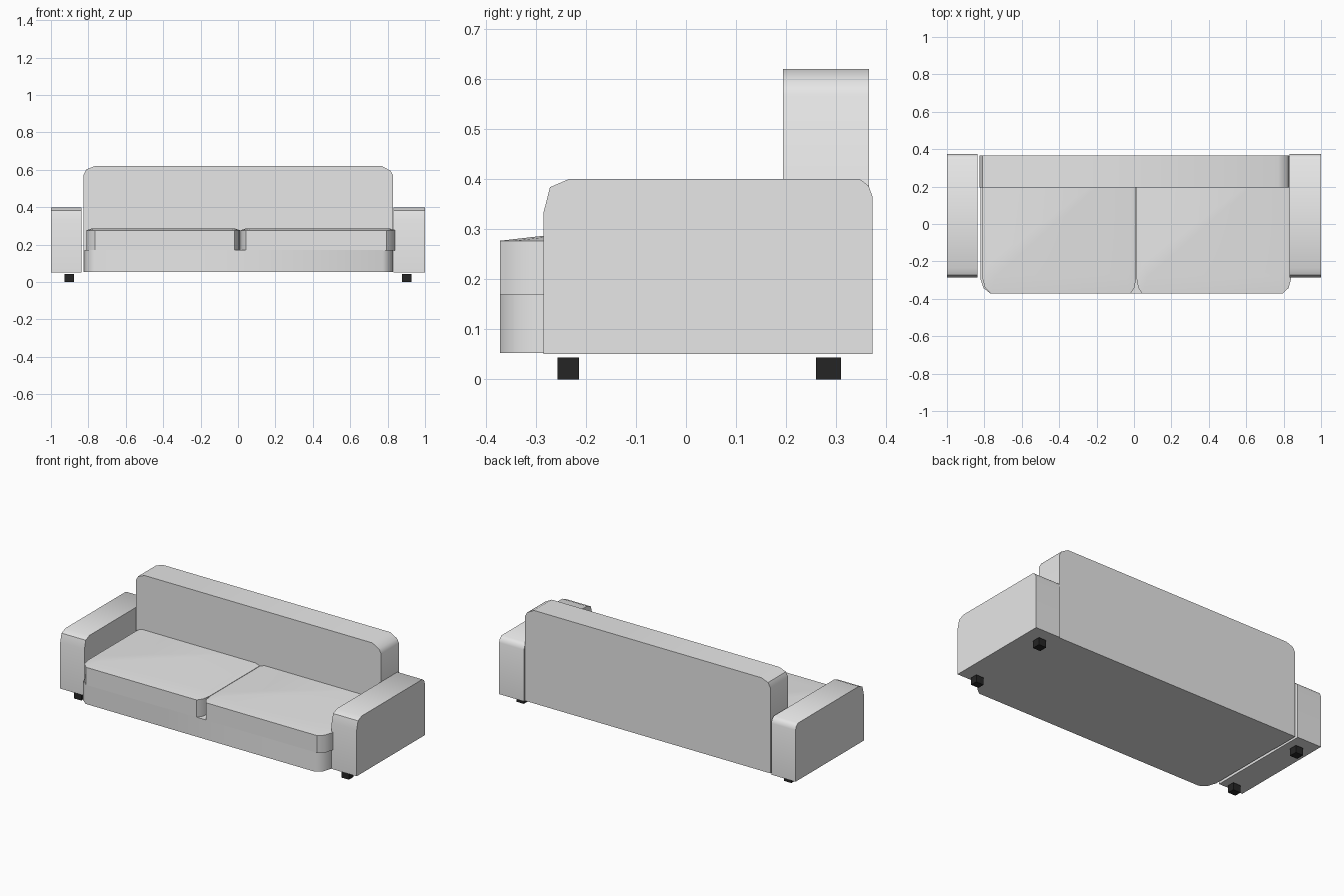
import bpy, bmesh, math

if "Cube" in bpy.data.objects:
    bpy.data.objects.remove(bpy.data.objects["Cube"])


def material(name, rgb):
    m = bpy.data.materials.new(name)
    m.diffuse_color = (*rgb, 1)
    m.use_nodes = True
    m.node_tree.nodes["Principled BSDF"].inputs["Base Color"].default_value = m.diffuse_color
    return m


FABRIC = material("light grey fabric", (0.8, 0.8, 0.8))
BLACK = material("black feet", (0.018, 0.018, 0.018))


def loft(name, rings, mat, smooth=True):
    """Skin matching rings of points and cap both ends."""
    bm = bmesh.new()
    vs = [[bm.verts.new(p) for p in r] for r in rings]
    n = len(vs[0])
    for a, b in zip(vs, vs[1:]):
        for i in range(n):
            j = (i + 1) % n
            bm.faces.new((a[i], a[j], b[j], b[i]))
    bm.faces.new(vs[0][::-1])
    bm.faces.new(vs[-1])
    bmesh.ops.recalc_face_normals(bm, faces=bm.faces)
    me = bpy.data.meshes.new(name)
    bm.to_mesh(me)
    bm.free()
    me.materials.append(mat)
    ob = bpy.data.objects.new(name, me)
    bpy.context.collection.objects.link(ob)
    if smooth:
        bpy.ops.object.select_all(action='DESELECT')
        ob.select_set(True)
        bpy.context.view_layer.objects.active = ob
        bpy.ops.object.shade_smooth_by_angle(angle=math.radians(40))
    return ob


def footprint(x0, x1, c0, c1):
    """Top outline with rounded front corners of widths c0 (left), c1 (right)."""
    f, b = -0.372, 0.36
    left = [(x0, b), (x0, f + 0.08), (x0 + c0 * 0.3, f + 0.03), (x0 + c0, f)]
    right = [(x1 - c1, f), (x1 - c1 * 0.3, f + 0.03), (x1, f + 0.08), (x1, b)]
    return left + right


# Base with rounded front corners
fp = footprint(-0.822, 0.83, 0.055, 0.055)
loft("base", [[(x, y, z) for x, y in fp] for z in (0.053, 0.172)], FABRIC)

# Two seat cushions with gently raised tops
for name, x0, x1, c0, c1 in (("left_seat_cushion", -0.81, 0.011, 0.045, 0.03),
                             ("right_seat_cushion", 0.014, 0.84, 0.03, 0.045)):
    fp = footprint(x0, x1, c0, c1)
    rings = [[(x, y, z) for x, y in fp] for z in (0.17, 0.277)]
    mid, half = (x0 + x1) / 2, (x1 - x0) / 2
    k = (half - 0.03) / half
    rings.append([(mid + (x - mid) * k, 0.36 + (y - 0.36) * 0.88, 0.287) for x, y in fp])
    loft(name, rings, FABRIC)

# Backrest, full height with rounded top corners
prof = [(-0.825, 0.053), (-0.825, 0.575), (-0.81, 0.603), (-0.765, 0.62),
        (0.77, 0.62), (0.815, 0.595), (0.83, 0.57), (0.83, 0.053)]
loft("backrest", [[(x, y, z) for x, z in prof] for y in (0.194, 0.366)], FABRIC)

# Arms with rounded upper edges
prof = [(-0.285, 0.051), (-0.285, 0.333), (-0.272, 0.384), (-0.235, 0.40),
        (0.348, 0.40), (0.365, 0.387), (0.373, 0.365), (0.373, 0.051)]
for name, x0, x1 in (("left_arm", -1, -0.837), ("right_arm", 0.832, 1)):
    loft(name, [[(x, y, z) for y, z in prof] for x in (x0, x1)], FABRIC)

# Four small square feet under the arms
for side, sx in (("left", -1), ("right", 1)):
    for end, y0, y1 in (("front", -0.257, -0.214), ("back", 0.26, 0.31)):
        sq = [(sx * 0.877, y0), (sx * 0.928, y0), (sx * 0.928, y1), (sx * 0.877, y1)]
        loft(f"{side}_{end}_foot", [[(x, y, z) for x, y in sq] for z in (0, 0.044)],
             BLACK, False)
